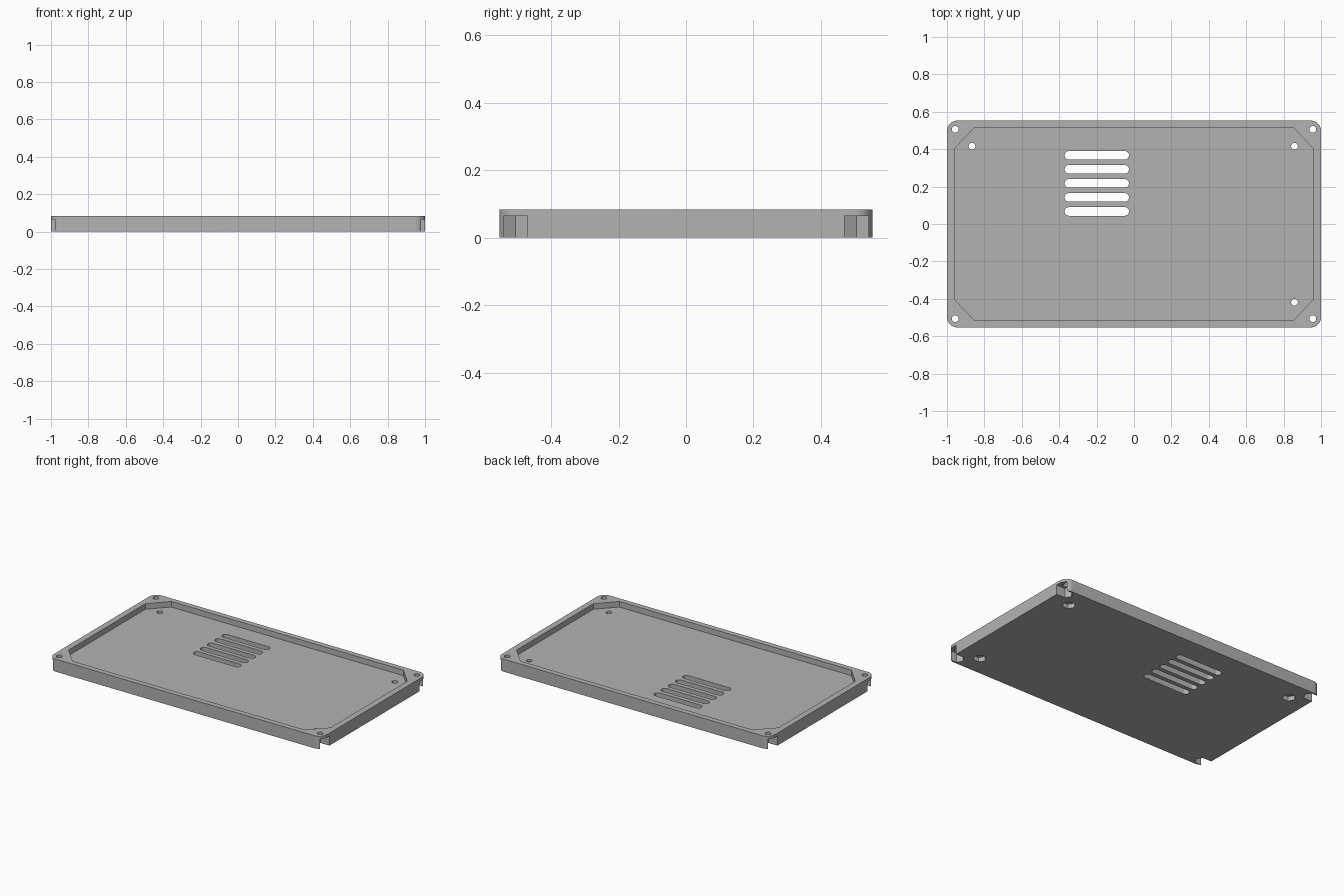
import bpy, bmesh
from math import cos, sin, pi, radians

if "Cube" in bpy.data.objects:
    bpy.data.objects.remove(bpy.data.objects["Cube"], do_unlink=True)

HX, HY, HEIGHT, FLOOR = 1.0, 0.553, 0.083, 0.046
SIGNS = [(1, 1), (-1, 1), (-1, -1), (1, -1)]
CORNER_HOLES = [(sx * 0.956, sy * 0.506) for sx, sy in SIGNS]
FLOOR_HOLES = [(0.858, 0.416), (-0.866, 0.416), (0.858, -0.418)]
NUT_FLATS = 0.0355              # half the nut width across flats
NUT_POINT = NUT_FLATS / cos(pi / 6)

grey = bpy.data.materials.new("grey plastic")
grey.use_nodes = True
grey.diffuse_color = (0.45, 0.45, 0.45, 1)
grey.node_tree.nodes["Principled BSDF"].inputs["Base Color"].default_value = (0.45, 0.45, 0.45, 1)


def arc(cx, cy, r, start, end, n):
    return [(cx + r * cos(start + (end - start) * i / n),
             cy + r * sin(start + (end - start) * i / n)) for i in range(n + 1)]


def circle(cx, cy, r, n):
    return arc(cx, cy, r, 0, 2 * pi, n)[:-1]


def prisms(name, outlines, z0, z1):
    """One object holding a straight prism for each outline."""
    bm = bmesh.new()
    for outline in outlines:
        face = bm.faces.new([bm.verts.new((x, y, z0)) for x, y in outline])
        up = bmesh.ops.extrude_face_region(bm, geom=[face])["geom"]
        bmesh.ops.translate(bm, vec=(0, 0, z1 - z0),
                            verts=[v for v in up if isinstance(v, bmesh.types.BMVert)])
    bmesh.ops.recalc_face_normals(bm, faces=bm.faces)
    mesh = bpy.data.meshes.new(name)
    bm.to_mesh(mesh)
    bm.free()
    mesh.materials.append(grey)
    obj = bpy.data.objects.new(name, mesh)
    bpy.context.collection.objects.link(obj)
    return obj


# Outer block with rounded corners
R = 0.055
outline = []
for i, (sx, sy) in enumerate(SIGNS):
    outline += arc(sx * (HX - R), sy * (HY - R), R, i * pi / 2, (i + 1) * pi / 2, 12)
tray = prisms("tray", [outline], 0, HEIGHT)

# Recess with chamfered corners
recess = []
for sx, sy in SIGNS:
    pair = [(sx * 0.96, sy * 0.402), (sx * 0.85, sy * 0.517)]
    recess += pair if sx * sy > 0 else pair[::-1]

# Screw holes and rounded vent slots
through = [circle(x, y, 0.018, 24) for x, y in CORNER_HOLES + FLOOR_HOLES]
for i in range(5):
    y, r = 0.067 + 0.075 * i, 0.023
    through.append(arc(-0.05, y, r, -pi / 2, pi / 2, 12) + arc(-0.348, y, r, pi / 2, 1.5 * pi, 12))

# Corner nut slots, pointed inside and open at the ends
slots = []
for x, y in CORNER_HOLES:
    s = 1 if x > 0 else -1
    shoulder = x - s * NUT_POINT / 2
    slots.append([(s * 1.05, y - NUT_FLATS), (s * 1.05, y + NUT_FLATS),
                  (shoulder, y + NUT_FLATS), (x - s * NUT_POINT, y), (shoulder, y - NUT_FLATS)])

# Hexagonal nut pockets under the floor holes
pockets = [circle(x, y, NUT_POINT, 6) for x, y in FLOOR_HOLES]

cutters = [prisms("recess_cutter", [recess], FLOOR, 0.2),
           prisms("slot_cutter", slots, -0.05, 0.064),
           prisms("pocket_cutter", pockets, -0.05, 0.03),
           prisms("through_cutter", through, -0.1, 0.3)]
for cutter in cutters:
    cutter.hide_render = True
    mod = tray.modifiers.new(cutter.name, "BOOLEAN")
    mod.operation, mod.solver, mod.object = "DIFFERENCE", "EXACT", cutter

# Bake the cuts and drop the cutters
bpy.context.view_layer.update()
baked = bpy.data.meshes.new_from_object(tray.evaluated_get(bpy.context.evaluated_depsgraph_get()))
tray.modifiers.clear()
tray.data = baked
for cutter in cutters:
    bpy.data.objects.remove(cutter, do_unlink=True)

for obj in bpy.context.selected_objects:
    obj.select_set(False)
tray.select_set(True)
bpy.context.view_layer.objects.active = tray
bpy.ops.object.shade_smooth_by_angle(angle=radians(30))
